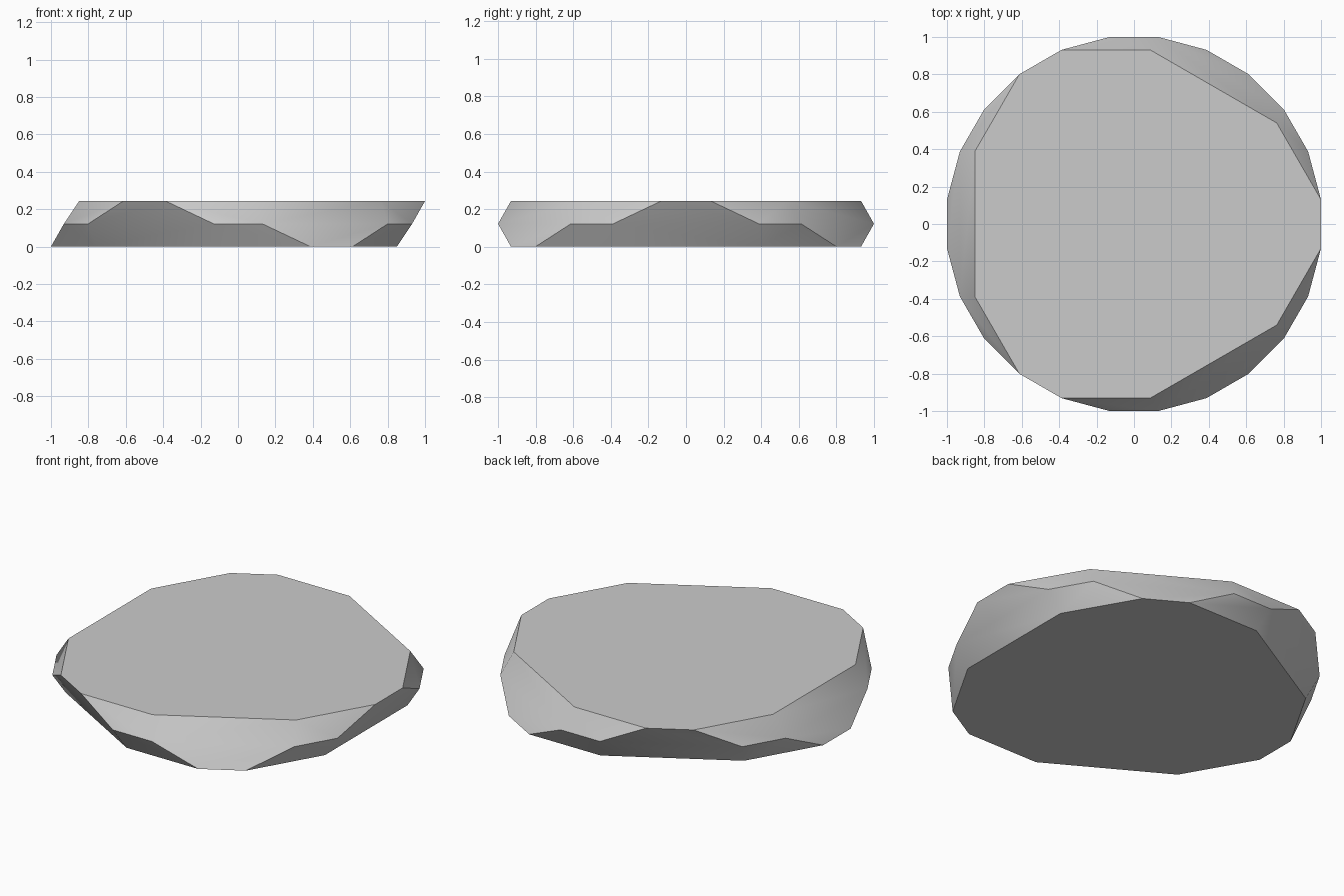
import bpy, bmesh
from math import radians, cos, sin

cube = bpy.data.objects.get("Cube")
if cube:
    bpy.data.objects.remove(cube, do_unlink=True)

HEIGHT = 0.244
SPREAD = 7.4                        # half angle of each pair of rim corners
RIM = 1 / cos(radians(SPREAD))
INSET = 0.935                       # radius of the inner corners of each cap

# Plain grey stone
grey = bpy.data.materials.new("grey_stone")
grey.use_nodes = True
colour = (0.6, 0.6, 0.6, 1)
grey.diffuse_color = colour
grey.node_tree.nodes["Principled BSDF"].inputs["Base Color"].default_value = colour

bm = bmesh.new()


def corner_pair(angle, spread, radius, z):
    for side in (-1, 1):
        a = radians(angle + side * spread)
        bm.verts.new((radius * cos(a), radius * sin(a), z))


# The rim weaves up and down; top and bottom caps alternate every sixth of a turn
for k in range(6):
    high, low = (HEIGHT, 0) if k % 2 == 0 else (0, HEIGHT)
    corner_pair(60 * k, SPREAD, RIM, high)
    corner_pair(60 * k + 30, SPREAD, RIM, HEIGHT / 2)
    corner_pair(60 * k, 24.7, INSET, low)

# Skin the corners and merge the flat facets
bmesh.ops.convex_hull(bm, input=bm.verts[:])
bmesh.ops.dissolve_limit(bm, angle_limit=radians(4), verts=bm.verts[:], edges=bm.edges[:])
bmesh.ops.recalc_face_normals(bm, faces=bm.faces[:])

mesh = bpy.data.meshes.new("faceted_disc")
bm.to_mesh(mesh)
bm.free()
mesh.materials.append(grey)
disc = bpy.data.objects.new("faceted_disc", mesh)
bpy.context.collection.objects.link(disc)

# Soft shading between side facets, crisp rim and caps
bpy.ops.object.select_all(action="DESELECT")
disc.select_set(True)
bpy.context.view_layer.objects.active = disc
bpy.ops.object.shade_smooth_by_angle(angle=radians(35))
